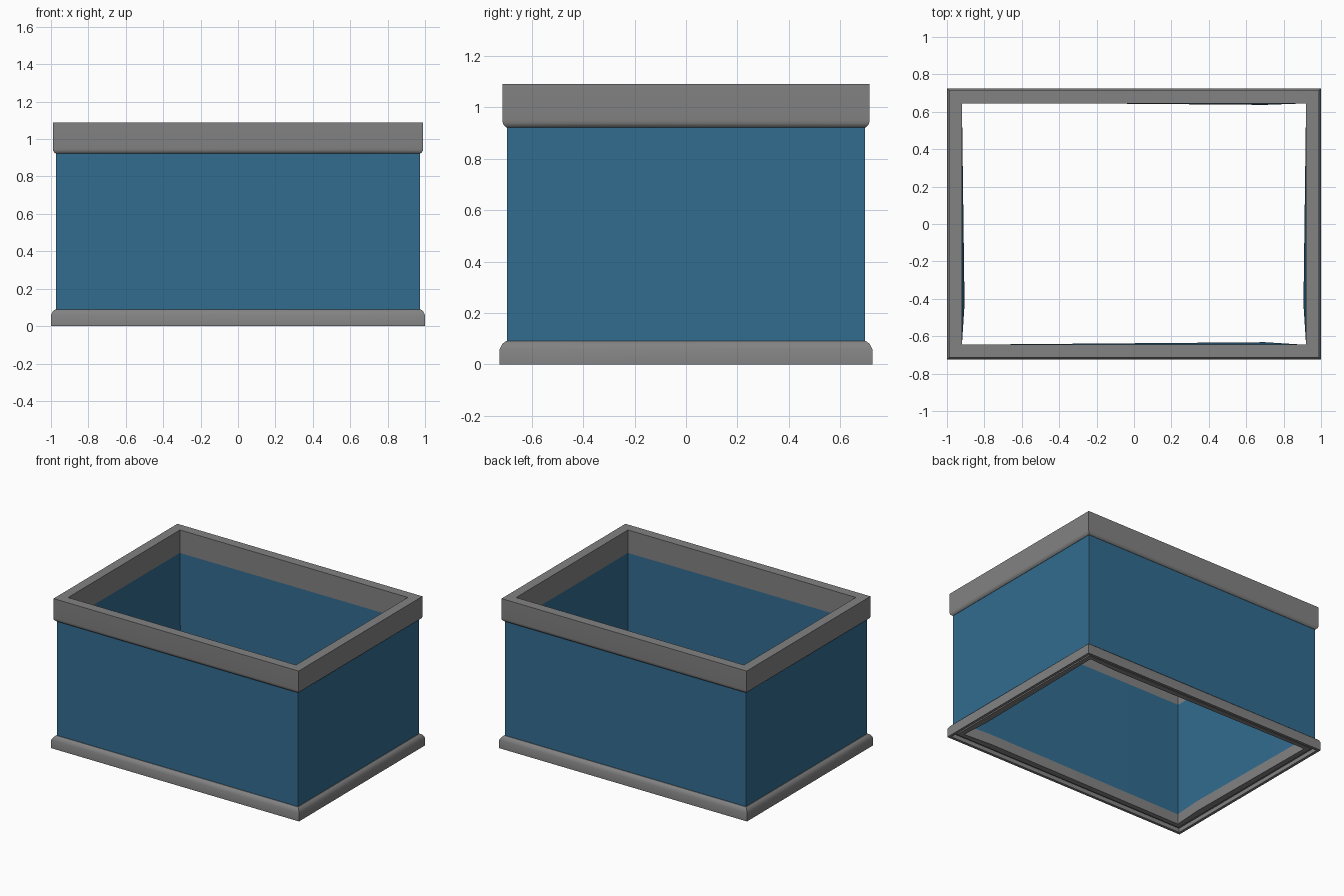
import bpy, bmesh
from math import radians

if "Cube" in bpy.data.objects:
    bpy.data.objects.remove(bpy.data.objects["Cube"])

HX, HY = 1.0, 0.725  # outer half sizes of the base


def rect(inset):
    """Eight-point rectangle outline, inset from the base size."""
    x, y = HX - inset, HY - inset
    return [(-x, -y), (0.70, -y), (x, -y), (x, -0.43),
            (x, y), (0.70, y), (-x, y), (-x, -0.43)]


# Inner opening: slightly bowed inward along each side
INNER = [(-0.92, -0.646), (0.70, -0.632), (0.92, -0.646), (0.906, -0.43),
         (0.92, 0.650), (0.70, 0.637), (-0.92, 0.650), (-0.906, -0.43)]


def loft(name, loops, colour):
    """Closed ring of faces from (inset or outline points, z) loops."""
    bm = bmesh.new()
    rows = []
    for pts, z in loops:
        pts = rect(pts) if isinstance(pts, float) else pts
        rows.append([bm.verts.new((x, y, z)) for x, y in pts])
    n = len(rows[0])
    for i, row in enumerate(rows):
        nxt = rows[(i + 1) % len(rows)]
        for j in range(n):
            k = (j + 1) % n
            bm.faces.new((row[j], row[k], nxt[k], nxt[j]))
    bmesh.ops.recalc_face_normals(bm, faces=bm.faces)
    mesh = bpy.data.meshes.new(name)
    bm.to_mesh(mesh)
    bm.free()
    ob = bpy.data.objects.new(name, mesh)
    bpy.context.collection.objects.link(ob)
    mat = bpy.data.materials.new(name + "_colour")
    mat.diffuse_color = (*colour, 1)
    mat.use_nodes = True
    mat.node_tree.nodes["Principled BSDF"].inputs["Base Color"].default_value = mat.diffuse_color
    mesh.materials.append(mat)
    bpy.ops.object.select_all(action='DESELECT')
    ob.select_set(True)
    bpy.context.view_layer.objects.active = ob
    bpy.ops.object.shade_smooth_by_angle(angle=radians(35))
    return ob


GREY = (0.225, 0.225, 0.225)
BLUE = (0.032, 0.15, 0.28)

# Bottom frame with chamfered top edge and a groove underneath
loft("bottom_frame", [
    (0.0, 0.0), (0.0, 0.06), (0.010, 0.079), (0.024, 0.09), (INNER, 0.09),
    (INNER, 0.015), (0.045, 0.015), (0.045, 0.03), (0.02, 0.03), (0.02, 0.0)],
    GREY)

# Top rim with a rounded lower edge
loft("top_rim", [
    (0.011, 1.09), (0.08, 1.09), (0.08, 0.922), (0.026, 0.922),
    (0.017, 0.929), (0.012, 0.938), (0.011, 0.95)], GREY)

# Glass walls: flat outside, flush with the frames inside
loft("glass_walls", [(0.028, 0.089), (0.028, 0.923),
                     (0.08, 0.923), (INNER, 0.089)], BLUE)
